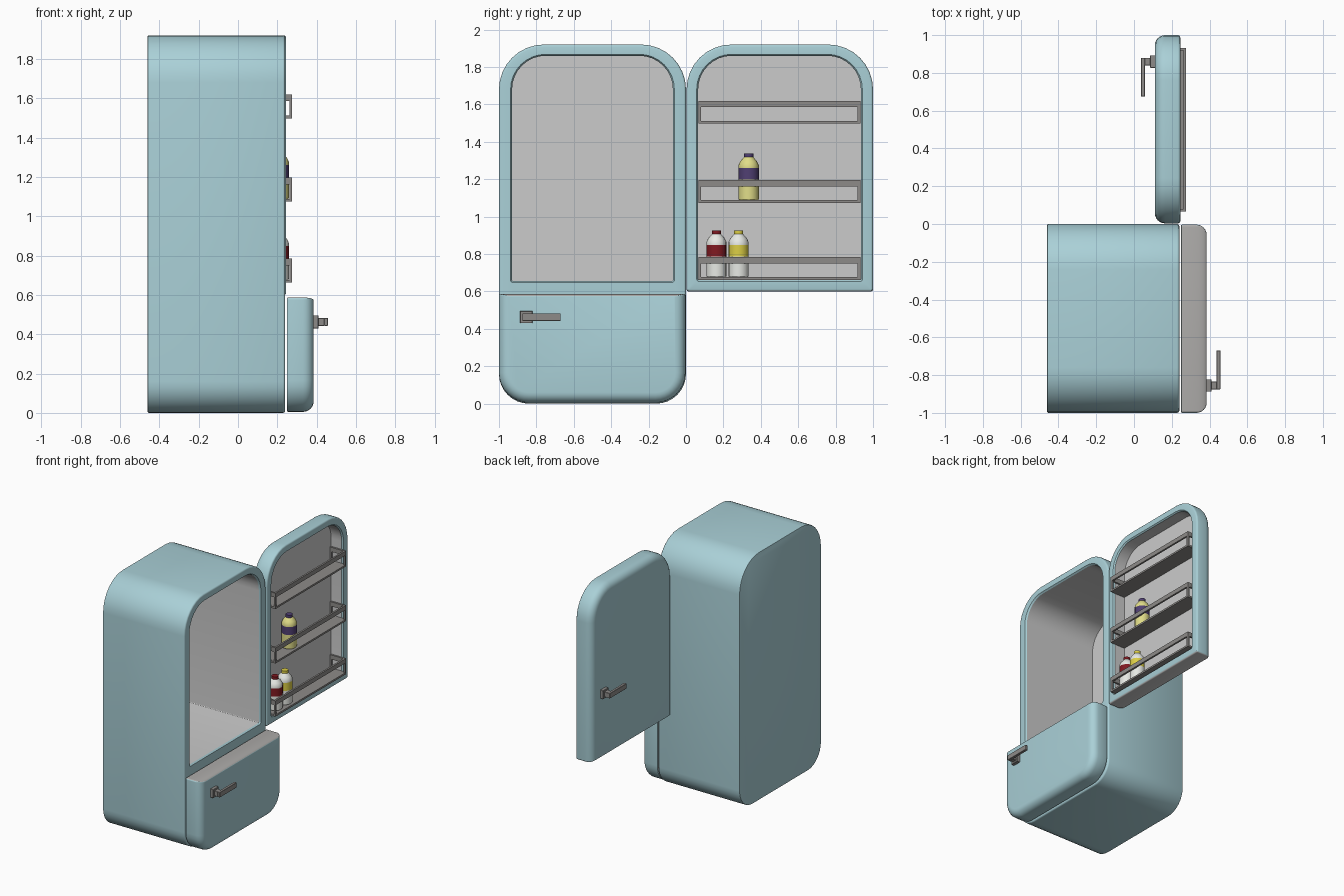
import bpy, bmesh
from math import sin, cos, pi, radians

if "Cube" in bpy.data.objects:
    bpy.data.objects.remove(bpy.data.objects["Cube"])


def material(name, rgb):
    m = bpy.data.materials.new(name)
    m.diffuse_color = (*rgb, 1)
    m.use_nodes = True
    m.node_tree.nodes["Principled BSDF"].inputs["Base Color"].default_value = m.diffuse_color
    return m


BLUE = material("pale_blue_enamel", (0.40, 0.63, 0.68))
GREY = material("grey_lining", (0.42, 0.41, 0.40))
LINER = material("light_lining", (0.55, 0.54, 0.54))
METAL = material("metal", (0.27, 0.26, 0.25))
WHITE = material("white_plastic", (0.80, 0.82, 0.78))
YELLOW = material("yellow_label", (0.72, 0.62, 0.06))
CREAM = material("cream_yellow", (0.75, 0.72, 0.25))
RED = material("red_label", (0.22, 0.01, 0.015))
PURPLE = material("purple_label", (0.08, 0.05, 0.17))


def finish(name, bm, mats, smooth=True):
    bmesh.ops.recalc_face_normals(bm, faces=bm.faces[:])
    me = bpy.data.meshes.new(name)
    bm.to_mesh(me)
    bm.free()
    for m in mats:
        me.materials.append(m)
    ob = bpy.data.objects.new(name, me)
    bpy.context.collection.objects.link(ob)
    if smooth:
        bpy.ops.object.select_all(action='DESELECT')
        ob.select_set(True)
        bpy.context.view_layer.objects.active = ob
        bpy.ops.object.shade_smooth_by_angle(angle=radians(32))
    return ob


def outline(x, y0, y1, z0, z1, rt, rb, n=8):
    """Rounded rectangle in the y-z plane: rt / rb are top / bottom radii."""
    pts = []
    for cy, cz, r, a in ((y1 - rt, z1 - rt, rt, 0), (y0 + rt, z1 - rt, rt, 1),
                         (y0 + rb, z0 + rb, rb, 2), (y1 - rb, z0 + rb, rb, 3)):
        for i in range(n + 1):
            t = (a + i / n) * pi / 2
            pts.append((x, cy + r * cos(t), cz + r * sin(t)))
    return pts


def loft(name, rings, mats, strip_mats, caps, grey_dir=0):
    """Skin successive outlines; grey_dir marks a bare top (+1) or bottom (-1) edge."""
    bm = bmesh.new()
    loops = [[bm.verts.new(p) for p in r] for r in rings]
    n = len(loops[0])
    for k in range(len(loops) - 1):
        for i in range(n):
            j = (i + 1) % n
            f = bm.faces.new((loops[k][i], loops[k][j], loops[k + 1][j], loops[k + 1][i]))
            f.material_index = strip_mats(k)
    for loop, mi in ((loops[0], caps[0]), (loops[-1], caps[1])):
        bm.faces.new(loop).material_index = mi
    bmesh.ops.recalc_face_normals(bm, faces=bm.faces[:])
    if grey_dir:
        zs = [v.co.z for v in bm.verts]
        edge = max(zs) if grey_dir > 0 else min(zs)
        for f in bm.faces:
            if f.normal.z * grey_dir > 0.7 and abs(f.calc_center_median().z - edge) < 0.02:
                f.material_index = 1
    return finish(name, bm, mats)


def inset_ring(x, box, i, flat_top=False, flat_bottom=False):
    """Outline moved inward by i, less so along a flat-cut side."""
    y0, y1, z0, z1, rt, rb = box
    return outline(x, y0 + i, y1 - i, z0 + i * (0.25 if flat_bottom else 1),
                   z1 - i * (0.25 if flat_top else 1),
                   max(rt - i, 0.006), max(rb - i, 0.006))


def rounded_edge(x, r, sign, box, steps=6, **kw):
    """Rings that roll an outline over to an end face at x."""
    return [inset_ring(x - sign * r * (1 - sin(t)), box, r * (1 - cos(t)), **kw)
            for t in (pi / 2 * k / steps for k in range(steps + 1))]


# Cabinet: one skin from the lined compartment, around the rim, to the back
outer = (-1.0, 0.0, 0.0, 1.92, 0.24, 0.16)
hole = (-0.93, -0.07, 0.655, 1.86, 0.18, 0.006)
rings = [inset_ring(-0.39, hole, 0), inset_ring(0.228, hole, 0), inset_ring(0.24, hole, -0.008)]
rings += rounded_edge(0.24, 0.012, 1, outer, 3)[::-1]
rings += rounded_edge(-0.46, 0.006, -1, outer, 2)
loft("cabinet", rings, (BLUE, LINER), lambda k: 1 if k < 1 else 0, (1, 0))

# Upper door, swung fully open so its recess faces +x
door = (0.003, 1.0, 0.6, 1.92, 0.24, 0.012)
recess = (0.065, 0.935, 0.66, 1.86, 0.18, 0.006)
rings = [inset_ring(0.145, recess, 0), inset_ring(0.235, recess, 0), inset_ring(0.245, recess, -0.008)]
rings += rounded_edge(0.245, 0.012, 1, door, 3)[::-1]
rings += rounded_edge(0.11, 0.055, -1, door, flat_bottom=True)
loft("upper_door", rings, (BLUE, LINER), lambda k: 1 if k < 1 else 0, (1, 0), -1)

# Lower freezer door, closed
freezer = (-1.0, -0.003, 0.005, 0.587, 0.012, 0.16)
rings = rounded_edge(0.248, 0.008, -1, freezer, 2)[::-1]
rings += rounded_edge(0.385, 0.055, 1, freezer, flat_top=True)
loft("freezer_door", rings, (BLUE, GREY), lambda k: 0, (1, 0), 1)


def boxes(name, parts, mat, bevel=0.0):
    """Join axis-aligned boxes (x0, x1, y0, y1, z0, z1) into one object."""
    bm = bmesh.new()
    for x0, x1, y0, y1, z0, z1 in parts:
        vs = bmesh.ops.create_cube(bm, size=1)["verts"]
        for v in vs:
            v.co = ((x0 + x1) / 2 + v.co.x * abs(x1 - x0),
                    (y0 + y1) / 2 + v.co.y * abs(y1 - y0),
                    (z0 + z1) / 2 + v.co.z * abs(z1 - z0))
    ob = finish(name, bm, [mat], False)
    if bevel:
        m = ob.modifiers.new("bevel", 'BEVEL')
        m.width, m.segments = bevel, 1
    return ob


# Door shelves: floor plus open rail frames on the front and ends
def shelf(name, z):
    xa, xb, ya, yb, h, t = 0.146, 0.275, 0.066, 0.932, 0.122, 0.014
    parts = [(xa, xb, ya, yb, z, z + t),
             (xb - t, xb, ya, yb, z + h - 0.034, z + h)]
    for y in (ya, yb - t):
        parts.append((xa, xb - t, y, y + t, z + h - 0.034, z + h))
        for x in (xa, xb - t):
            parts.append((x, x + t, y, y + t, z + t, z + h - 0.034))
    boxes(name, parts, METAL)


for name, z in (("lower_shelf", 0.662), ("middle_shelf", 1.074), ("upper_shelf", 1.497)):
    shelf(name, z)


# Handles: mounting plate, stem and sideways grip
def handle(name, x, y, z, d):
    boxes(name, [(x - d * 0.005, x + d * 0.025, y - 0.033, y + 0.033, z - 0.033, z + 0.033),
                 (x + d * 0.02, x + d * 0.055, y - 0.02, y + 0.02, z - 0.02, z + 0.02),
                 (x + d * 0.052, x + d * 0.073, y - d * 0.02, y + d * 0.185, z - 0.02, z + 0.02)],
          METAL, 0.002)


handle("freezer_handle", 0.385, -0.855, 0.463, 1)
handle("upper_door_handle", 0.11, 0.86, 1.1, -1)


# Bottles: turned profile, with label band and cap in the accent colour
def bottle(name, y, z, main, accent, n=16):
    prof = [(0.05, 0), (0.054, 0.006), (0.054, 0.11), (0.054, 0.172), (0.054, 0.187),
            (0.045, 0.207), (0.025, 0.23), (0.025, 0.25)]
    bm = bmesh.new()
    loops = [[bm.verts.new((0.205 + r * cos(2 * pi * i / n), y + r * sin(2 * pi * i / n), z + h))
              for i in range(n)] for r, h in prof]
    for k in range(len(prof) - 1):
        for i in range(n):
            j = (i + 1) % n
            f = bm.faces.new((loops[k][i], loops[k][j], loops[k + 1][j], loops[k + 1][i]))
            f.material_index = int(k in (2, 6))
    bm.faces.new(loops[0])
    bm.faces.new(loops[-1]).material_index = 1
    finish(name, bm, (main, accent))


bottle("red_bottle", 0.163, 0.676, WHITE, RED)
bottle("yellow_bottle", 0.281, 0.676, WHITE, YELLOW)
bottle("purple_bottle", 0.335, 1.088, CREAM, PURPLE)
